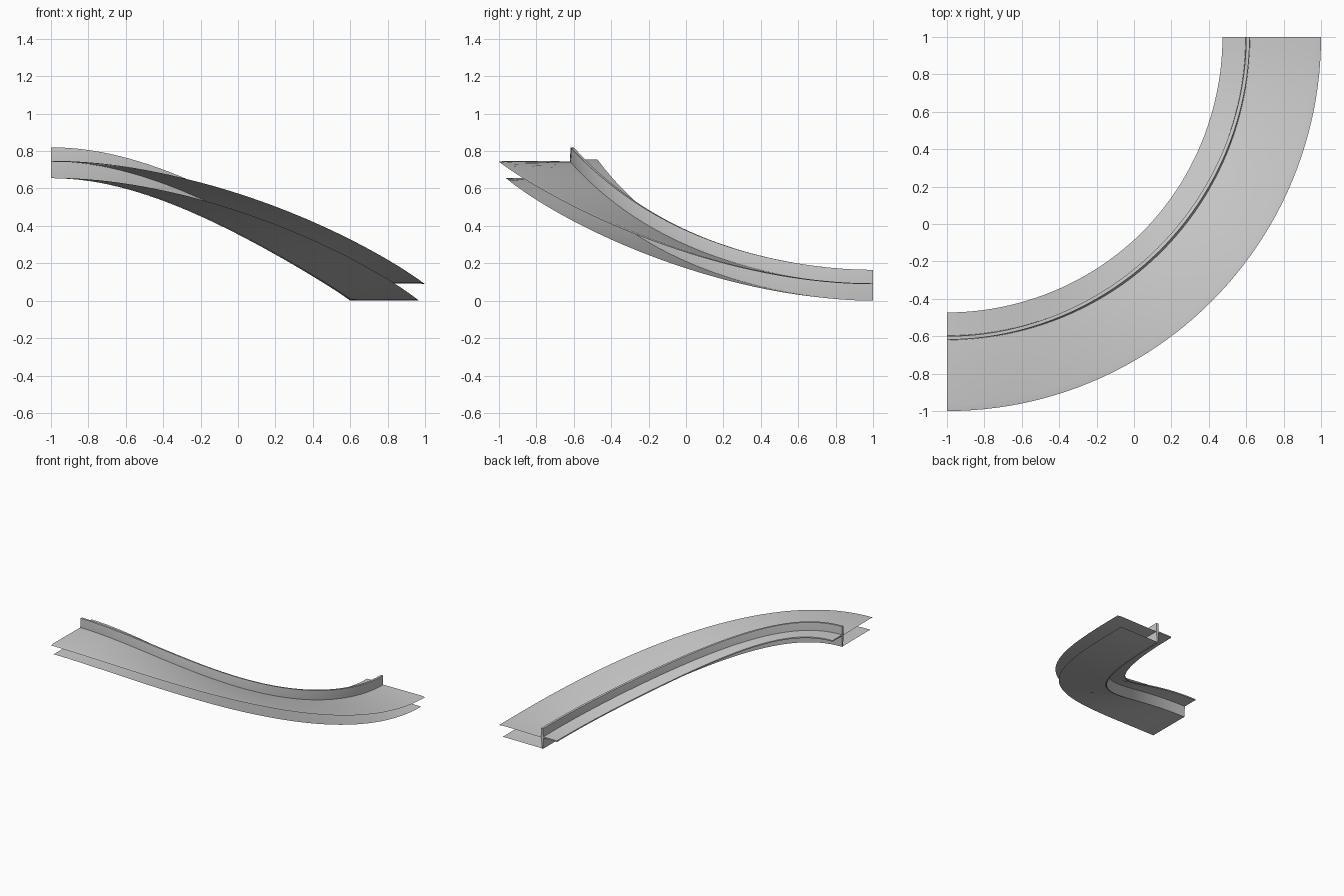
import bpy, bmesh, math

cube = bpy.data.objects.get("Cube")
if cube:
    bpy.data.objects.remove(cube, do_unlink=True)

STEPS = 48
OUTER = 2.0
DROP = 0.655
BANK = math.radians(7)

grey = bpy.data.materials.new("light_grey")
grey.use_nodes = True
grey.diffuse_color = (0.6, 0.6, 0.6, 1)
grey.node_tree.nodes["Principled BSDF"].inputs["Base Color"].default_value = (0.6, 0.6, 0.6, 1)


def place(r, h, t):
    """Put a profile point (radius, height) on the curved, banked descent."""
    tilt = BANK * math.sin(math.pi * t) ** 2
    dr, dh = r - OUTER, h - 0.09
    rr = OUTER + dr * math.cos(tilt) - dh * math.sin(tilt)
    z = 0.09 + dr * math.sin(tilt) + dh * math.cos(tilt)
    a = t * math.pi / 2
    return (-1 + rr * math.sin(a), 1 - rr * math.cos(a),
            z + DROP * (1 - t * t * (3 - 2 * t)))


def sweep(name, profile, closed=False):
    bm = bmesh.new()
    rings = [[bm.verts.new(place(r, h, i / STEPS)) for r, h in profile]
             for i in range(STEPS + 1)]
    n = len(profile)
    for a, b in zip(rings, rings[1:]):
        for j in range(n if closed else n - 1):
            k = (j + 1) % n
            bm.faces.new((a[j], b[j], b[k], a[k]))
    if closed:
        bm.faces.new(rings[0])
        bm.faces.new(rings[-1][::-1])
        bmesh.ops.recalc_face_normals(bm, faces=bm.faces)
    mesh = bpy.data.meshes.new(name)
    bm.to_mesh(mesh)
    bm.free()
    mesh.materials.append(grey)
    obj = bpy.data.objects.new(name, mesh)
    bpy.context.collection.objects.link(obj)
    bpy.ops.object.select_all(action='DESELECT')
    obj.select_set(True)
    bpy.context.view_layer.objects.active = obj
    bpy.ops.object.shade_smooth_by_angle(angle=math.radians(15))
    return obj


# Road surface with a sloped outer lip
sweep("deck", [(2.0, 0.088), (1.965, 0.093), (1.62, 0.09)])
# Lower sheet under the road
sweep("underside", [(1.61, 0.002), (1.965, 0.002)])
# Upright barrier with closed ends
sweep("barrier", [(1.608, 0), (1.62, 0.09), (1.618, 0.165), (1.6, 0.165), (1.596, 0.09), (1.6, 0)], True)
# Narrow walkway on the inner side
sweep("inner_ledge", [(1.473, 0.09), (1.6, 0.09), (1.6, 0.1), (1.473, 0.1)], True)
